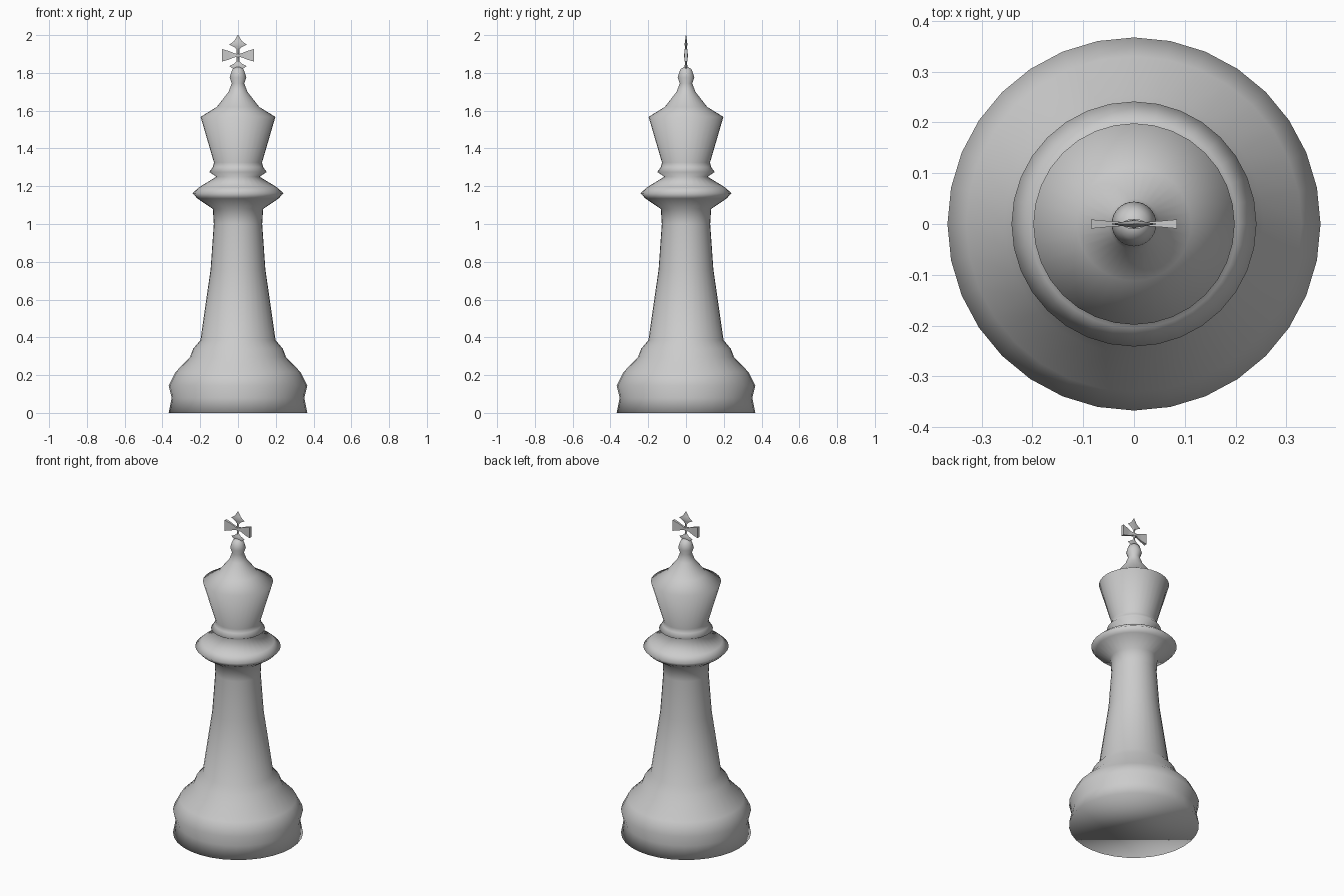
import bpy, bmesh, math

if "Cube" in bpy.data.objects:
    bpy.data.objects.remove(bpy.data.objects["Cube"])

SIDES = 32


def finish(name, bm, angle=None):
    bmesh.ops.recalc_face_normals(bm, faces=bm.faces)
    mesh = bpy.data.meshes.new(name)
    bm.to_mesh(mesh)
    bm.free()
    obj = bpy.data.objects.new(name, mesh)
    bpy.context.collection.objects.link(obj)
    bpy.ops.object.select_all(action='DESELECT')
    obj.select_set(True)
    bpy.context.view_layer.objects.active = obj
    if angle:
        bpy.ops.object.shade_smooth_by_angle(angle=math.radians(angle))
    else:
        bpy.ops.object.shade_smooth()
    return obj


def loft(bm, rings):
    """Skin a list of vertex-position rings and cap both ends."""
    vs = [[bm.verts.new(p) for p in ring] for ring in rings]
    n = len(vs[0])
    for a, b in zip(vs, vs[1:]):
        for i in range(n):
            j = (i + 1) % n
            bm.faces.new((a[i], a[j], b[j], b[i]))
    bm.faces.new(vs[0][::-1])
    bm.faces.new(vs[-1])


def lathe(name, profile):
    bm = bmesh.new()
    angles = [2 * math.pi * i / SIDES for i in range(SIDES)]
    loft(bm, [[(r * math.cos(a), r * math.sin(a), z) for a in angles]
              for r, z in profile])
    return finish(name, bm)


# Turned body: foot, stem, collar, crown and finial as (radius, height)
lathe("turned_body", [
    (.367, 0), (.351, .08), (.367, .145), (.33, .217), (.255, .294),
    (.237, .34), (.199, .385), (.145, .76), (.128, 1.0), (.133, 1.08),
    (.215, 1.135), (.241, 1.163), (.205, 1.195), (.115, 1.25),
    (.152, 1.275), (.133, 1.302), (.127, 1.325), (.198, 1.567),
    (.112, 1.62), (.05, 1.70), (.033, 1.745), (.044, 1.775),
    (.037, 1.80), (.029, 1.82), (.012, 1.83)])

# Cross upright: diamond sections as (distance from centre, half width, half depth)
CZ = 1.893
half = [(.008, .009, .010), (.030, .007, .004), (.044, .020, .005),
        (.057, .046, .008), (.075, .021, .005), (.107, .002, .001)]
bm = bmesh.new()
sections = [(-d, w, t) for d, w, t in reversed(half)] + half
loft(bm, [[(w, 0, CZ + d), (0, t, CZ + d), (-w, 0, CZ + d), (0, -t, CZ + d)]
          for d, w, t in sections])
finish("cross_upright", bm, 30)

# Cross bar: flat-ended arms flaring outwards
half = [(.010, .008, .009), (.022, .012, .004), (.052, .024, .006),
        (.085, .033, .009)]
bm = bmesh.new()
sections = [(-d, w, t) for d, w, t in reversed(half)] + half
loft(bm, [[(d, t, CZ + w), (d, -t, CZ + w), (d, -t, CZ - w), (d, t, CZ - w)]
          for d, w, t in sections])
finish("cross_bar", bm, 30)
